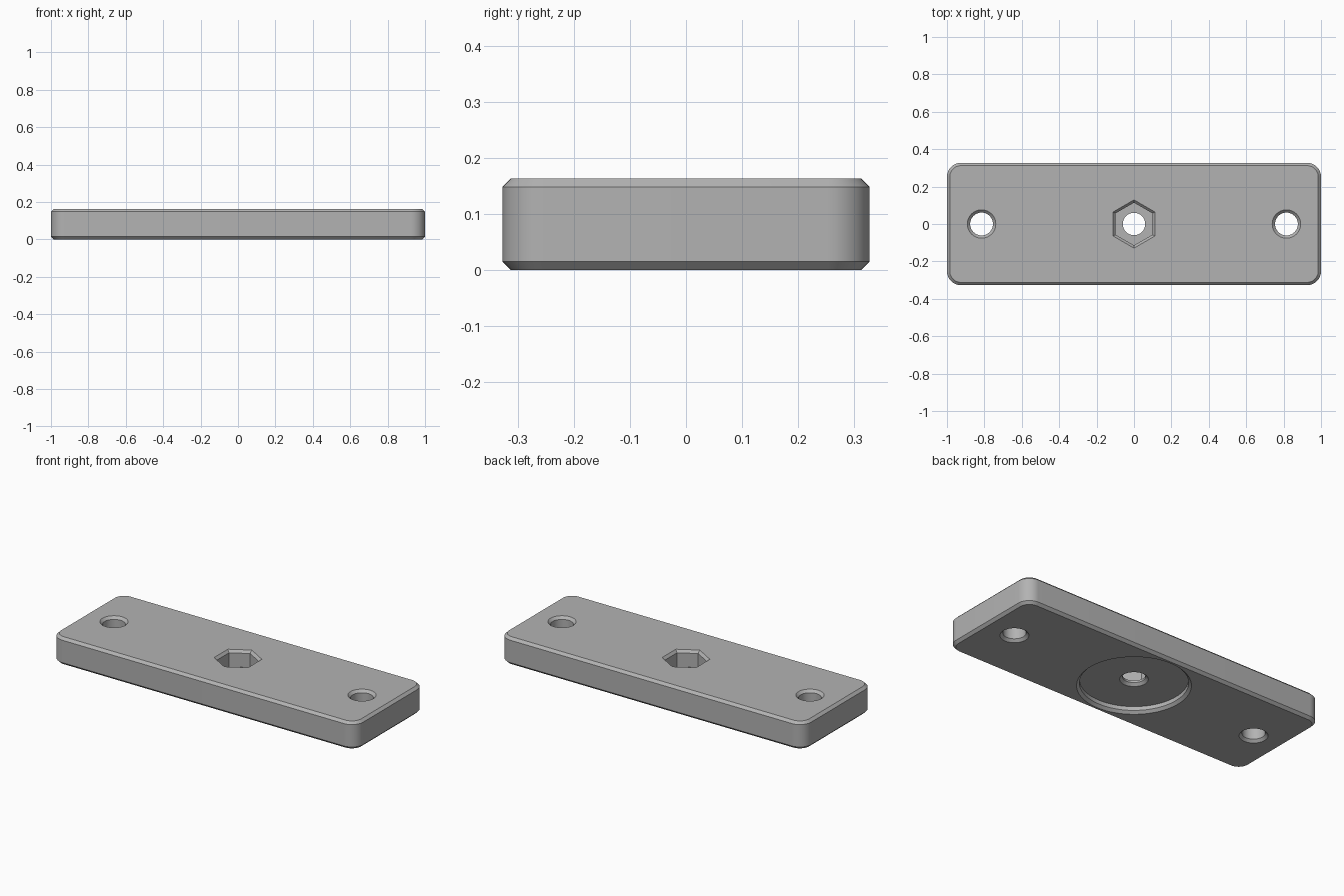
import bpy, bmesh
from math import cos, sin, pi, radians

if "Cube" in bpy.data.objects:
    bpy.data.objects.remove(bpy.data.objects["Cube"], do_unlink=True)

HEIGHT = 0.163
BEVEL = 0.015
OVER = 0.02          # how far cutters reach past the surface
RECESS = 0.038       # depth of the round pocket underneath
NUT_FLOOR = 0.065

grey = bpy.data.materials.new("plain_grey")
grey.use_nodes = True
colour = (0.45, 0.45, 0.45, 1)
grey.diffuse_color = colour
grey.node_tree.nodes["Principled BSDF"].inputs["Base Color"].default_value = colour


def circle(radius, sides=64, turn=0.0):
    return [(radius * cos(turn + 2 * pi * i / sides), radius * sin(turn + 2 * pi * i / sides))
            for i in range(sides)]


def rounded_rectangle(half_x, half_y, radius, steps=12):
    points = []
    for quarter, (sx, sy) in enumerate([(1, 1), (-1, 1), (-1, -1), (1, -1)]):
        for i in range(steps + 1):
            a = (quarter + i / steps) * pi / 2
            points.append((sx * (half_x - radius) + radius * cos(a),
                           sy * (half_y - radius) + radius * sin(a)))
    return points


def loft(name, sections, x=0.0):
    """Closed solid through matching outlines, given as (outline, z) from low to high."""
    bm = bmesh.new()
    rings = [[bm.verts.new((px, py, z)) for px, py in outline] for outline, z in sections]
    n = len(rings[0])
    for low, high in zip(rings, rings[1:]):
        for i in range(n):
            j = (i + 1) % n
            bm.faces.new((low[i], low[j], high[j], high[i]))
    bm.faces.new(rings[0][::-1])
    bm.faces.new(rings[-1])
    bmesh.ops.recalc_face_normals(bm, faces=bm.faces)
    mesh = bpy.data.meshes.new(name)
    bm.to_mesh(mesh)
    bm.free()
    mesh.materials.append(grey)
    obj = bpy.data.objects.new(name, mesh)
    obj.location.x = x
    bpy.context.collection.objects.link(obj)
    return obj


# Plate with rounded corners and bevelled rims
inner = rounded_rectangle(1 - BEVEL, 0.327 - BEVEL, 0.075 - BEVEL)
outer = rounded_rectangle(1, 0.327, 0.075)
plate = loft("mounting_plate", [(inner, 0), (outer, BEVEL), (outer, HEIGHT - BEVEL), (inner, HEIGHT)])

# Countersunk screw holes at both ends
cutters = []
R = 0.061
for side, x in (("left", 0.815), ("right", -0.815)):
    wide = circle(R + BEVEL + OVER)
    cutters.append(loft(side + "_hole_cutter", [
        (wide, -OVER), (circle(R), BEVEL),
        (circle(R), HEIGHT - BEVEL), (wide, HEIGHT + OVER)], x))

# Round pocket underneath, with the bolt hole above it
pocket = 0.285
cutters.append(loft("pocket_cutter", [
    (circle(pocket + BEVEL + OVER, 96), -OVER), (circle(pocket, 96), BEVEL),
    (circle(pocket, 96), RECESS)]))
cutters.append(loft("bolt_hole_cutter", [
    (circle(0.06 + BEVEL + OVER), RECESS - OVER), (circle(0.06), RECESS + BEVEL),
    (circle(0.06), NUT_FLOOR + OVER)]))

# Hexagonal nut seat in the top
hexagon = 0.114
cutters.append(loft("nut_seat_cutter", [
    (circle(hexagon, 6, pi / 2), NUT_FLOOR),
    (circle(hexagon, 6, pi / 2), HEIGHT - BEVEL),
    (circle(hexagon + BEVEL + OVER, 6, pi / 2), HEIGHT + OVER)]))

# Cut everything out, then drop the cutters
bpy.context.view_layer.objects.active = plate
for cutter in cutters:
    cutter.hide_render = True
    cut = plate.modifiers.new(cutter.name, 'BOOLEAN')
    cut.operation = 'DIFFERENCE'
    cut.solver = 'EXACT'
    cut.object = cutter
    bpy.ops.object.modifier_apply(modifier=cut.name)
for cutter in cutters:
    bpy.data.objects.remove(cutter, do_unlink=True)

bpy.ops.object.select_all(action='DESELECT')
plate.select_set(True)
bpy.ops.object.shade_smooth_by_angle(angle=radians(30))
